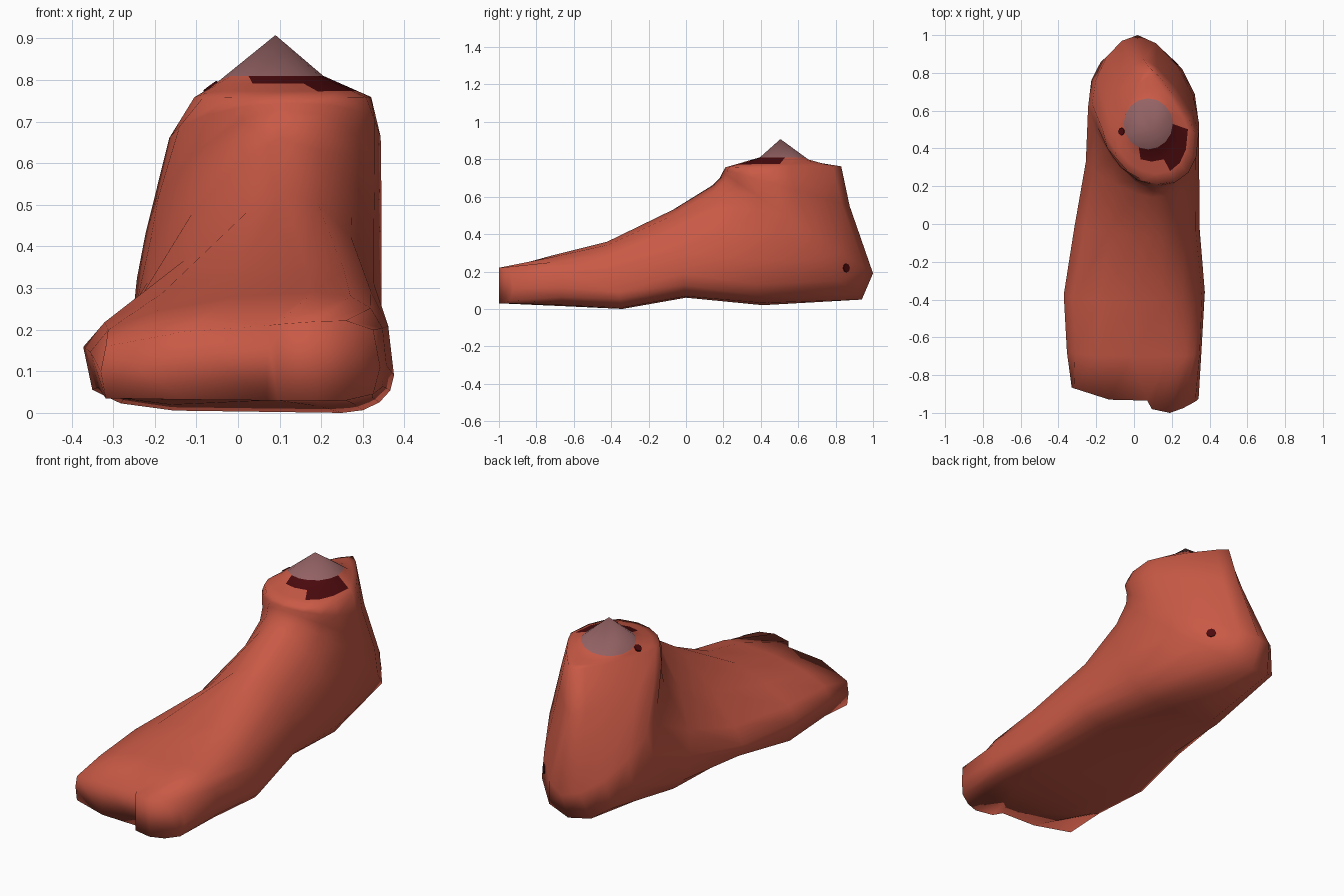
import bpy, bmesh, math
from mathutils import Vector

if "Cube" in bpy.data.objects:
    bpy.data.objects.remove(bpy.data.objects["Cube"])

def material(name, rgb):
    m = bpy.data.materials.new(name)
    m.diffuse_color = (*rgb, 1)
    m.use_nodes = True
    m.node_tree.nodes["Principled BSDF"].inputs["Base Color"].default_value = m.diffuse_color
    return m

skin = material("red skin", (0.58, 0.10, 0.06))
blood = material("dark blood", (0.07, 0.003, 0.004))
bone = material("greyish bone", (0.30, 0.125, 0.13))

# Toe end, columns from left to right: x, y, top z, bottom z
TOES = [(-.33, -.865, .10, .10), (-.318, -.87, .16, .035), (-.13, -.93, .195, .032),
        (.07, -.935, .21, .03), (.095, -.98, .213, .03), (.19, -1.0, .22, .03),
        (.26, -.975, .222, .03), (.325, -.94, .20, .045), (.342, -.925, .11, .11)]

# Slices fanning from the ball of the foot to the ankle:
# top y, z, bottom y, z, top x, bottom x, left x, right x,
# left height, right height, top roundness, bottom roundness right and left
SLICES = [
    (-.70, .29, -.66, .015, .18, .20, -.355, .357, .48, .36, .70, .70, .45),
    (-.42, .36, -.34, .00, .16, .25, -.372, .375, .44, .25, .85, .95, .45),
    (-.07, .53, .00, .06, .11, .10, -.315, .347, .20, .28, 1.1, .75, .50),
    (.14, .66, .41, .02, .10, .03, -.255, .345, .30, .38, 1.0, .65, .55),
    (.18, .70, .94, .05, .10, .02, -.243, .345, .42, .55, .90, .95, .85),
    (.195, .73, 1.0, .19, .10, .02, -.222, .345, .45, .58, .85, 1.25, 1.1),
    (.205, .745, .875, .55, .11, .05, -.165, .343, .57, .58, .78, 1.5, 1.4),
    (.21, .757, .83, .762, .13, .08, -.105, .32, .70, .55, .78, 1.7, 1.5),
]
Q = 4            # segments per quarter of a slice
N = 4 * Q

def slice_points(s):
    yt, zt, yb, zb, xt, xb, xl, xr, vl, vr, pt, pbr, pbl = s
    pts = []
    for i in range(N):
        a = 2 * math.pi * i / N
        sn, cs = abs(math.sin(a)), abs(math.cos(a))
        sn, cs = (0 if sn < 1e-6 else sn), (0 if cs < 1e-6 else cs)
        right = i <= N // 2
        xs, vs = (xr, vr) if right else (xl, vl)
        if i <= Q or i >= 3 * Q:             # upper half
            p = pt if right else pt * 1.5
            x, v = xt + (xs - xt) * sn ** p, vs + (1 - vs) * cs ** p
        else:                                # lower half
            p = pbr if right else pbl
            x, v = xb + (xs - xb) * sn ** p, vs * (1 - cs ** p)
        pts.append((x, yb + (yt - yb) * v, zb + (zt - zb) * v))
    return pts

bm = bmesh.new()

def bridge(a, b):
    return [bm.faces.new((a[i], a[(i + 1) % N], b[(i + 1) % N], b[i])) for i in range(N)]

# Toe ring, closed by upright strips
toe = [None] * N
for j, (x, y, top, bottom) in zip(range(-Q, Q + 1), TOES):
    toe[j % N] = bm.verts.new((x, y, top))
    if abs(j) < Q:
        toe[(N // 2 - j) % N] = bm.verts.new((x, y, bottom))
for j in range(-Q, Q):
    f = [toe[j % N], toe[(j + 1) % N], toe[(N // 2 - j - 1) % N], toe[(N // 2 - j) % N]]
    bm.faces.new(list(dict.fromkeys(f)))

# Foot skin
rings = [toe] + [[bm.verts.new(p) for p in slice_points(s)] for s in SLICES]
for a, b in zip(rings, rings[1:]):
    bridge(a, b)

# Severed ankle top: sloping flesh with a blood patch, then a round bone tip
rim = last = rings[-1]
for t in (.3, .65, 1):
    new = []
    for i, v in enumerate(rim):
        a = 2 * math.pi * i / N
        sn, cs = math.sin(a), math.cos(a)
        drop = .03 * max(0, -.7 * sn - .7 * cs)      # lower at the back left
        hole = Vector((.075 + .13 * sn, .53 - .135 * cs, .81 - drop))
        new.append(bm.verts.new(v.co.lerp(hole, t)))
    for f in bridge(last, new):
        c = f.calc_center_median()
        if .03 < c.x < .28 and .31 < c.y < .52 and t > .5:
            f.material_index = 1
    last = new
tip = bm.verts.new((.09, .505, .908))
for i in range(N):
    bm.faces.new((last[i], last[(i + 1) % N], tip)).material_index = 2

bmesh.ops.recalc_face_normals(bm, faces=bm.faces)
me = bpy.data.meshes.new("foot")
bm.to_mesh(me)
bm.free()
foot = bpy.data.objects.new("foot", me)
bpy.context.collection.objects.link(foot)
for m in (skin, blood, bone):
    me.materials.append(m)
bpy.context.view_layer.objects.active = foot
foot.select_set(True)
bpy.ops.object.shade_smooth()

# Small blood spots on the heel and beside the bone
for k, (spot, size) in enumerate((((.23, .87, .22), .024), ((-.07, .49, .79), .02))):
    ok, loc, nor, _ = foot.closest_point_on_mesh(Vector(spot))
    bpy.ops.mesh.primitive_cylinder_add(vertices=8, radius=size, depth=.008, location=loc,
                                        rotation=nor.to_track_quat('Z', 'Y').to_euler())
    plate = bpy.context.object
    plate.name = "blood_spot_%d" % (k + 1)
    plate.data.materials.append(blood)
